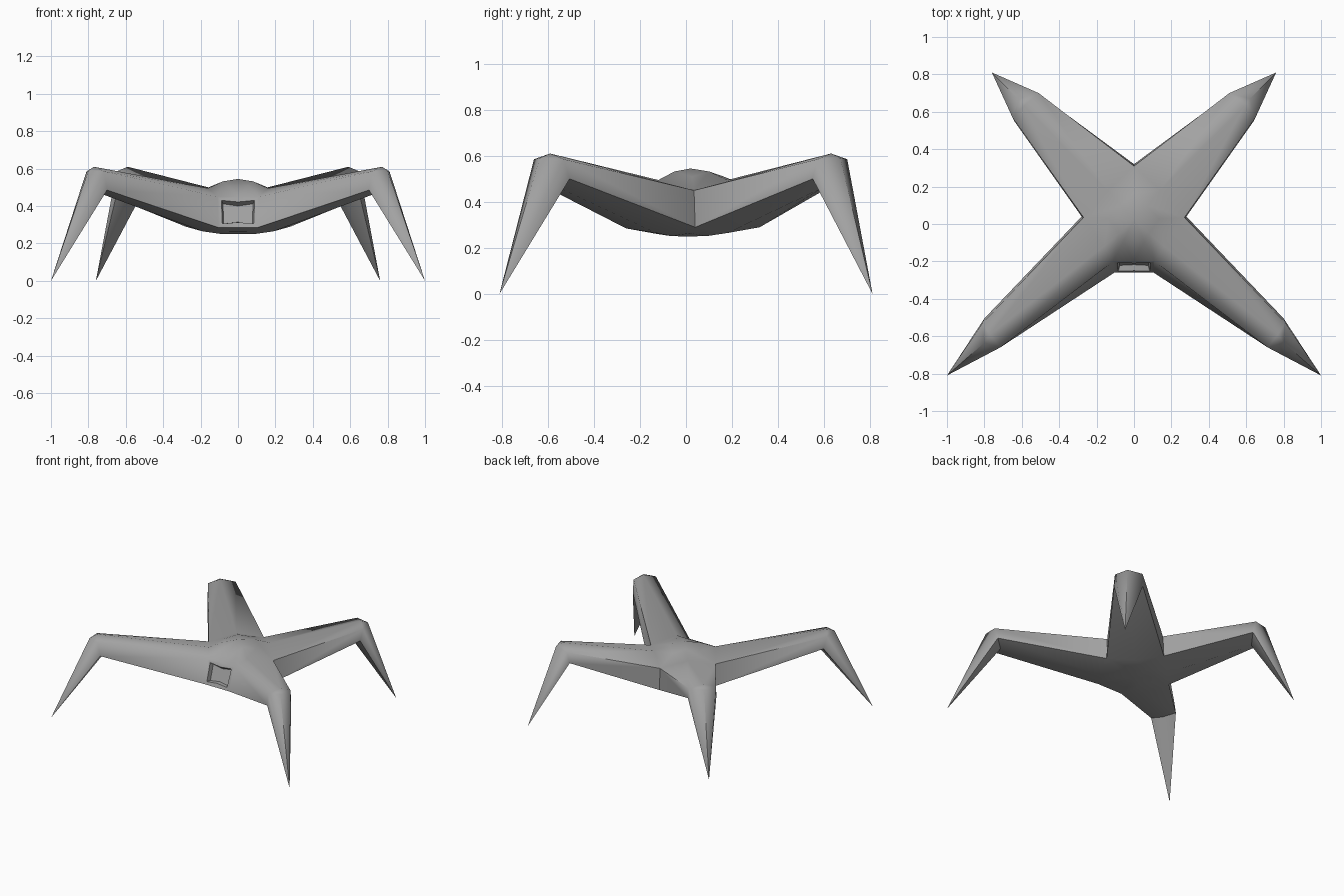
import bpy, bmesh, math
from mathutils import Vector

if "Cube" in bpy.data.objects:
    bpy.data.objects.remove(bpy.data.objects["Cube"])

grey = bpy.data.materials.new("hull grey")
grey.diffuse_color = (0.36, 0.36, 0.36, 1)
grey.use_nodes = True
grey.node_tree.nodes["Principled BSDF"].inputs["Base Color"].default_value = grey.diffuse_color

# Right-half sections, ordered: side bottom, side top, ridge, inner top, inner bottom, keel
SIDE_B, SIDE_T = (0.28, 0.04, 0.29), (0.27, 0.035, 0.45)
BACK_B, BACK_T = (0, 0.32, 0.29), (0, 0.31, 0.45)
FRONT_B, FRONT_T = (0.105, -0.26, 0.285), (0.11, -0.20, 0.45)

front_hip = [SIDE_B, SIDE_T, (0.16, -0.12, 0.495), FRONT_T, FRONT_B, (0.19, -0.13, 0.265)]
front_knee = [(0.80, -0.505, 0.50), (0.81, -0.53, 0.585), (0.77, -0.59, 0.61),
              (0.715, -0.66, 0.585), (0.70, -0.65, 0.485), (0.73, -0.56, 0.465)]
back_hip = [SIDE_B, SIDE_T, (0.14, 0.18, 0.495), BACK_T, BACK_B, (0.14, 0.18, 0.265)]
back_knee = [(0.64, 0.55, 0.50), (0.65, 0.57, 0.585), (0.59, 0.63, 0.61),
             (0.51, 0.70, 0.585), (0.495, 0.685, 0.50), (0.56, 0.59, 0.46)]

bm = bmesh.new()


def face(*pts):
    return bm.faces.new([bm.verts.new(p) for p in pts])


def lerp(a, b, t, lift=0.0):
    return Vector(a).lerp(Vector(b), t) + Vector((0, 0, lift))


def leg(hip, knee, outer, tip, m):
    """Upper leg loft, knee cap and pointed lower leg."""
    hip, knee = [m(p) for p in hip], [m(p) for p in knee]
    outer, tip = m(outer), m(tip)
    for i in range(6):
        j = (i + 1) % 6
        face(hip[i], hip[j], knee[j], knee[i])
        if i not in (1, 2):
            face(knee[i], knee[j], tip)
    for i in (1, 2):
        face(knee[i], knee[i + 1], outer)
    face(knee[1], outer, tip)
    face(outer, knee[3], tip)


def shell(rim, centre, lift, m):
    """Two-step fan from the rim up or down to the centre."""
    for a, b in zip(rim, rim[1:]):
        p, q = lerp(a, centre, 0.5, lift), lerp(b, centre, 0.5, lift)
        face(m(a), m(b), m(q), m(p))
        face(m(p), m(q), m(centre))


for s in (1, -1):
    def m(p, s=s):
        return Vector((p[0] * s, p[1], p[2]))
    leg(front_hip, front_knee, (0.80, -0.635, 0.59), (1.0, -0.81, 0.0), m)
    leg(back_hip, back_knee, (0.62, 0.67, 0.59), (0.76, 0.81, 0.0), m)
    # Domed top and shallow belly
    shell([(0, -0.20, 0.45), FRONT_T, front_hip[2], SIDE_T, back_hip[2], BACK_T],
          (0, 0.02, 0.545), 0.012, m)
    shell([(0, -0.26, 0.285), FRONT_B, front_hip[5], SIDE_B, back_hip[5], BACK_B],
          (0, 0.0, 0.25), -0.006, m)

# Front panel with a recessed window
mx = lambda p: (-p[0], p[1], p[2])
panel = face(mx(FRONT_B), (0, -0.26, 0.285), FRONT_B, FRONT_T, (0, -0.20, 0.45), mx(FRONT_T))
bmesh.ops.remove_doubles(bm, verts=bm.verts[:], dist=0.0005)
bmesh.ops.recalc_face_normals(bm, faces=bm.faces[:])
bmesh.ops.inset_individual(bm, faces=[panel], thickness=0.03, depth=0)
bmesh.ops.inset_individual(bm, faces=[panel], thickness=0.012, depth=-0.03)

me = bpy.data.meshes.new("walker_hull")
bm.to_mesh(me)
bm.free()
me.materials.append(grey)
hull = bpy.data.objects.new("walker_hull", me)
bpy.context.collection.objects.link(hull)
bpy.context.view_layer.objects.active = hull
hull.select_set(True)
bpy.ops.object.shade_smooth_by_angle(angle=math.radians(50))
